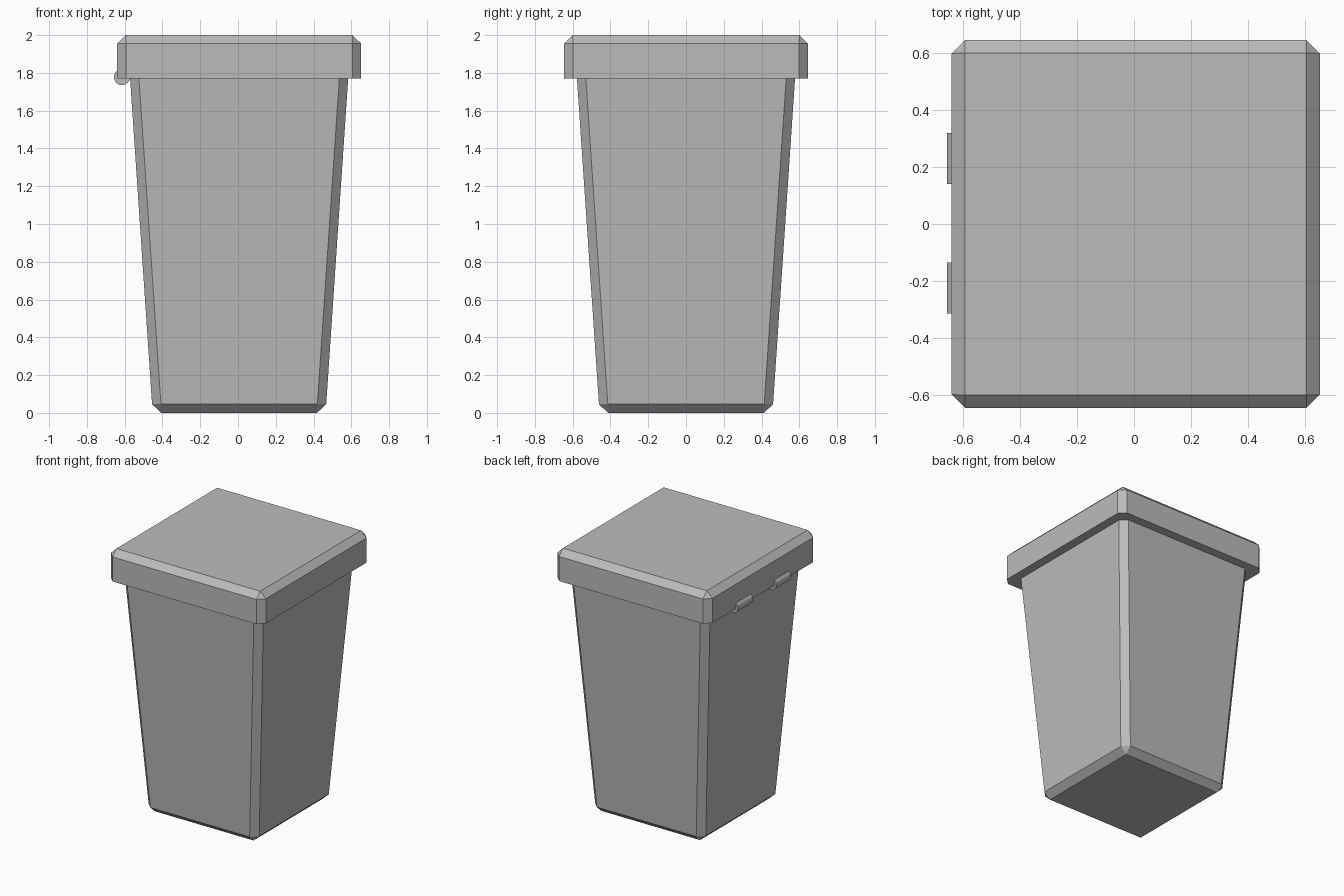
import bpy, bmesh, math

cube = bpy.data.objects.get("Cube")
if cube:
    bpy.data.objects.remove(cube, do_unlink=True)

grey = bpy.data.materials.new("grey plastic")
grey.use_nodes = True
colour = (0.5, 0.5, 0.5, 1)
grey.diffuse_color = colour
grey.node_tree.nodes["Principled BSDF"].inputs["Base Color"].default_value = colour

CX = 0.006


def chamfered_square(half, cut):
    """Corners of a square with its four corners cut off."""
    a, b = half, half - cut
    return [(a, -b), (a, b), (b, a), (-b, a), (-a, b), (-a, -b), (-b, -a), (b, -a)]


def loft(name, sections):
    """Solid through stacked sections of (z, half width, corner cut)."""
    bm = bmesh.new()
    rings = [[bm.verts.new((x, y, z)) for x, y in chamfered_square(half, cut)]
             for z, half, cut in sections]
    for low, high in zip(rings, rings[1:]):
        for i in range(8):
            j = (i + 1) % 8
            bm.faces.new((low[i], low[j], high[j], high[i]))
    bm.faces.new(rings[0][::-1])
    bm.faces.new(rings[-1])
    # Merge corners that meet in a point
    bmesh.ops.remove_doubles(bm, verts=bm.verts, dist=0.0001)
    mesh = bpy.data.meshes.new(name)
    bm.to_mesh(mesh)
    bm.free()
    mesh.materials.append(grey)
    obj = bpy.data.objects.new(name, mesh)
    obj.location.x = CX
    bpy.context.collection.objects.link(obj)


# Tapered bin with chamfered corners and base
loft("bin_body", [(0, 0.412, 0), (0.046, 0.461, 0.047), (1.78, 0.578, 0.047)])

# Overhanging lid with a chamfered top
loft("lid", [(1.77, 0.646, 0.047), (1.955, 0.646, 0.047), (2.0, 0.6, 0)])

# Two hinge barrels under one edge of the lid
for name, y in (("back_hinge", 0.23), ("front_hinge", -0.225)):
    bpy.ops.mesh.primitive_cylinder_add(
        vertices=32, radius=0.043, depth=0.18,
        location=(-0.614, y, 1.778), rotation=(math.pi / 2, 0, 0))
    hinge = bpy.context.object
    hinge.name = name
    hinge.data.materials.append(grey)
    bpy.ops.object.shade_smooth_by_angle(angle=math.radians(30))
